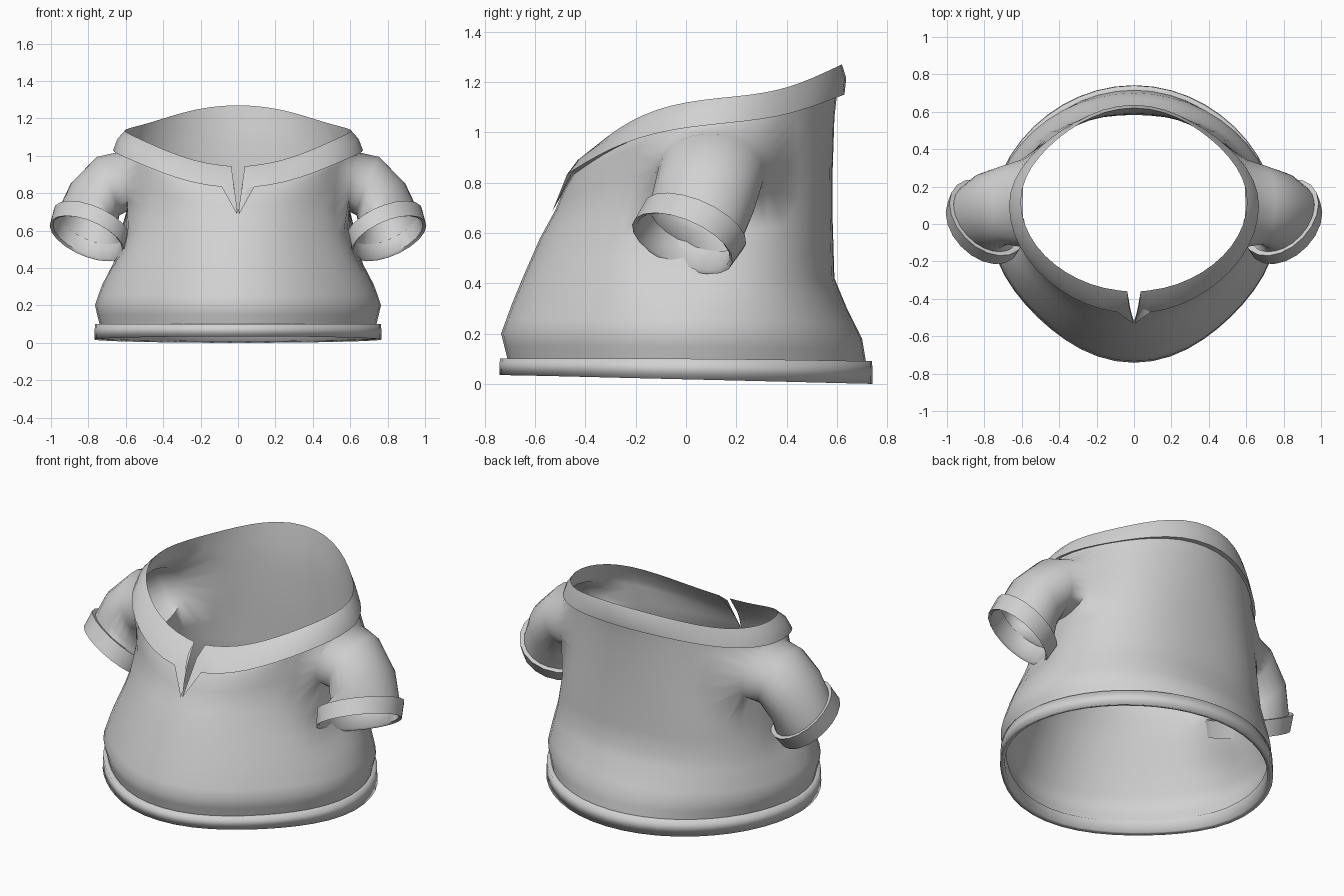
import bpy, bmesh, math
from mathutils import Vector

if "Cube" in bpy.data.objects:
    bpy.data.objects.remove(bpy.data.objects["Cube"])

N = 48  # columns round the torso, starting and ending at the front seam

cloth = bpy.data.materials.new("light_grey_cloth")
cloth.diffuse_color = (0.64, 0.64, 0.64, 1)
cloth.use_nodes = True
cloth.node_tree.nodes["Principled BSDF"].inputs["Base Color"].default_value = cloth.diffuse_color


def finish(bm, name, angle=40):
    bmesh.ops.remove_doubles(bm, verts=bm.verts[:], dist=0.0005)
    bmesh.ops.recalc_face_normals(bm, faces=bm.faces[:])
    me = bpy.data.meshes.new(name)
    bm.to_mesh(me)
    bm.free()
    me.materials.append(cloth)
    ob = bpy.data.objects.new(name, me)
    bpy.context.collection.objects.link(ob)
    bpy.ops.object.select_all(action='DESELECT')
    ob.select_set(True)
    bpy.context.view_layer.objects.active = ob
    bpy.ops.object.shade_smooth_by_angle(angle=math.radians(angle))
    return ob


def torso_ring(level):
    """level: front y, back y, half width, y of widest point,
    z at front / side / back, shoulder bend, half gap of the neck slit,
    diagonal fullness at front / back"""
    yf, yb, hw, yc, zf, zs, zb, k, gap, qf, qb = level
    pts = []
    for i in range(N + 1):
        a = 2 * math.pi * i / N
        c = -math.cos(a)
        full = 1 + (qb if c > 0 else qf) * math.sin(2 * a) ** 2
        y = yc + full * c * ((yb - yc) if c > 0 else (yc - yf))
        z = zs + (zb - zf) / 2 * c + ((zb + zf) / 2 - zs) * c * c + k * (c - c ** 3)
        x = full * hw * math.sin(a)
        # hollow under the arms
        x *= 1 - .07 * math.exp(-((y + .03) / .17) ** 2 - ((z - .52) / .13) ** 2)
        if i == 0:
            x = gap
        if i == N:
            x = -gap
        pts.append(Vector((x, y, z)))
    return pts


def loft(bm, rings, closed=False):
    rows = [[p if isinstance(p, bmesh.types.BMVert) else bm.verts.new(p) for p in r] for r in rings]
    for lo, hi in zip(rows, rows[1:]):
        n = len(lo)
        for i in range(n if closed else n - 1):
            j = (i + 1) % n
            bm.faces.new((lo[i], lo[j], hi[j], hi[i]))
    return rows


def sleeve_ring(s, centre, normal, ru, rv, angles, stretch=0):
    n = Vector(normal).normalized()
    u = (Vector((0, 1, 0)) - n * n.y).normalized()
    v = n.cross(u)
    d = Vector((1, 1, 0)).normalized()   # sleeves widen along this diagonal
    pts = []
    for a in angles:
        q = u * ru * math.cos(a) + v * rv * math.sin(a)
        p = Vector(centre) + q + d * q.dot(d) * stretch
        pts.append(Vector((p.x * s, p.y, p.z)))
    return pts


# torso levels, bottom to top
BASE = (-.71, .715, .74, 0, .10, .10, .09, 0, 0, -.05, -.01)
NECK = (-.45, .60, .64, .10, .83, 1.04, 1.15, -.10, .02, -.02, -.03)
TOP = (-.36, .62, .605, .12, .945, 1.135, 1.27, -.11, .036, -.01, -.05)
LEVELS = [
    BASE,
    (-.735, .70, .765, 0, .20, .20, .18, 0, 0, -.05, 0),
    (-.695, .64, .73, 0, .31, .31, .30, 0, 0, -.05, .03),
    (-.65, .59, .69, 0, .42, .42, .42, 0, 0, -.05, .06),
    (-.58, .583, .64, .03, .58, .60, .65, 0, 0, -.05, .07),
    (-.52, .583, .615, .06, .69, .78, .85, 0, 0, -.04, .05),
    (-.485, .59, .62, .08, .77, .98, 1.06, -.06, .012, -.03, .01),
    NECK,
]
levels = []
for a, b in zip(LEVELS, LEVELS[1:]):
    levels += [a, tuple((p + q) / 2 for p, q in zip(a, b))]
levels += [NECK, TOP]

# body with armholes and sleeves
bm = bmesh.new()
rows = loft(bm, [torso_ring(l) for l in levels])
R0, R1 = 9, 13          # armhole rows
CUFF_N = (.43, -.43, -.79)
for s, c0, c1 in ((1, 9, 17), (-1, N - 17, N - 9)):
    # open the armhole
    hole = {rows[r][c] for r in range(R0, R1 + 1) for c in range(c0, c1 + 1)}
    inner = {rows[r][c] for r in range(R0 + 1, R1) for c in range(c0 + 1, c1)}
    rim = list(hole - inner)
    bmesh.ops.delete(bm, geom=[f for f in bm.faces if all(v in hole for v in f.verts)],
                     context='FACES_ONLY')
    for v in inner:
        bm.verts.remove(v)
    # round the rim
    yc, zc, ry, rz = .11, .86, .235, .16
    ang = lambda v: math.atan2((v.co.z - zc) / rz, (v.co.y - yc) / ry)
    rim.sort(key=ang)
    start = ang(rim[0])
    angles = [start + 2 * math.pi * i / len(rim) for i in range(len(rim))]
    for v, a in zip(rim, angles):
        v.co.y = yc + ry * math.cos(a)
        v.co.z = zc + rz * math.sin(a)
        v.co.x = s * (.62 + .025 * math.sin(a) - .02 * math.cos(a) ** 2)
    # sleeve
    loft(bm, [rim,
              sleeve_ring(s, (.695, .10, .838), (.93, -.05, -.36), .21, .168, angles),
              sleeve_ring(s, (.772, .07, .73), (.74, -.20, -.67), .20, .172, angles, .05),
              sleeve_ring(s, (.785, .035, .635), CUFF_N, .185, .18, angles, .16)], closed=True)
for e in [e for e in bm.edges if not e.link_faces]:
    bm.edges.remove(e)
finish(bm, "shirt_body", 75)

# hem band
bm = bmesh.new()
loft(bm, [torso_ring(l) for l in (
    BASE,
    (-.74, .74, .765, 0, .10, .10, .09, 0, 0, -.05, -.01),
    (-.742, .742, .768, 0, .035, .018, .0, 0, 0, -.05, -.01),
    (-.715, .71, .74, 0, .04, .024, .01, 0, 0, -.05, -.01),
    (-.705, .71, .735, 0, .10, .10, .09, 0, 0, -.05, -.01))])
finish(bm, "hem_band", 110)

# collar with a pointed, slit front
bm = bmesh.new()
rings = [torso_ring(l) for l in (
    NECK,
    (-.478, .63, .668, .10, .83, 1.03, 1.15, -.10, .02, -.02, -.05),
    (-.43, .637, .645, .10, .89, 1.09, 1.215, -.11, .028, -.02, -.06),
    TOP)]
for i, s in ((0, 1), (N, -1)):
    rings[1][i] = Vector((.004 * s, -.532, .685))
loft(bm, rings)
finish(bm, "collar", 60)

# sleeve cuffs
for s, name in ((1, "cuff_right"), (-1, "cuff_left")):
    bm = bmesh.new()
    angles = [2 * math.pi * i / 20 for i in range(20)]
    loft(bm, [sleeve_ring(s, c, CUFF_N, r, r, angles, .17) for c, r in (
        ((.785, .035, .635), .18),
        ((.782, .035, .635), .205),
        ((.807, -.015, .558), .20),
        ((.804, -.01, .565), .185),
        ((.785, .035, .635), .178))], closed=True)
    finish(bm, name, 60)
